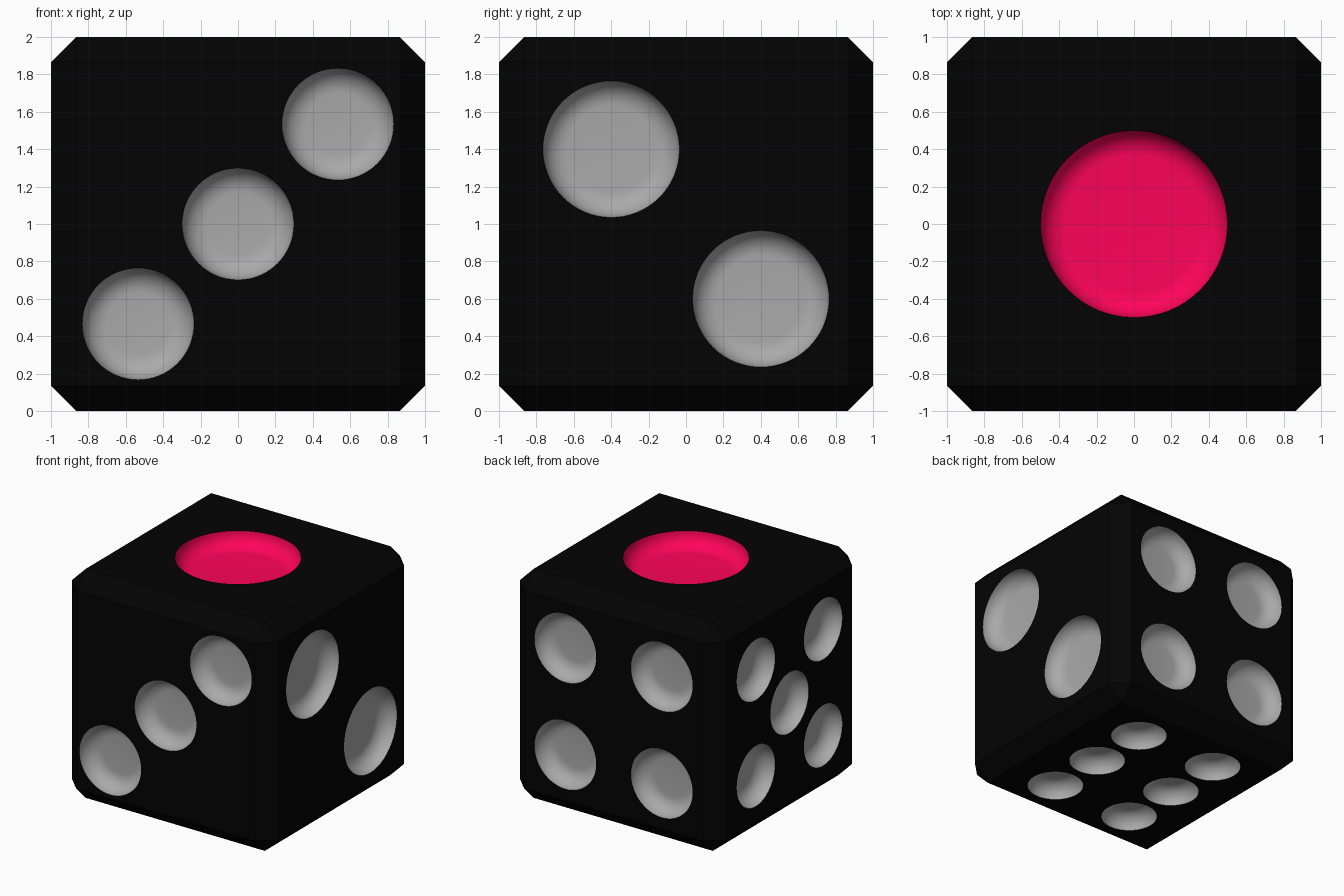
import bpy, bmesh
from math import sin, cos, pi
from mathutils import Matrix, Vector

if "Cube" in bpy.data.objects:
    bpy.data.objects.remove(bpy.data.objects["Cube"])

SIDES, STEPS = 64, 8
DEPTH = 0.133         # dimple depth, the same on every face


def material(name, rgb):
    m = bpy.data.materials.new(name)
    m.diffuse_color = (*rgb, 1)
    m.use_nodes = True
    m.node_tree.nodes["Principled BSDF"].inputs["Base Color"].default_value = m.diffuse_color
    return m


black = material("black", (0.001, 0.001, 0.001))
grey = material("grey", (0.4, 0.4, 0.4))
pink = material("pink", (1.0, 0.001, 0.1))


def add_dimple(bm, face, u, v, r, mat):
    """Round dish with a flat floor and a quarter-circle wall, sunk into one face."""
    d = DEPTH
    profile = [(r, 0.05)] + [(r - d + d * cos(a), -d * sin(a))
               for a in (i * pi / 2 / STEPS for i in range(STEPS + 1))]
    rings = [[bm.verts.new(face @ Vector((u + p * cos(2 * pi * k / SIDES),
                                         v + p * sin(2 * pi * k / SIDES), h)))
              for k in range(SIDES)] for p, h in profile]
    faces = [bm.faces.new(rings[0]), bm.faces.new(rings[-1][::-1])]
    for a, b in zip(rings, rings[1:]):
        for k in range(SIDES):
            n = (k + 1) % SIDES
            faces.append(bm.faces.new((a[k], b[k], b[n], a[n])))
    for f in faces:
        f.material_index = mat
        f.smooth = True


def face_frame(u, v, n):
    """Matrix whose local z sticks out of the cube face with normal n."""
    u, v, n = Vector(u), Vector(v), Vector(n)
    m = Matrix((u, v, n)).transposed().to_4x4()
    m.translation = n + Vector((0, 0, 1))
    return m


X, Y, Z = (1, 0, 0), (0, 1, 0), (0, 0, 1)
NX, NY, NZ = (-1, 0, 0), (0, -1, 0), (0, 0, -1)


def square(s):
    return [(a * s, b * s) for a in (-1, 1) for b in (-1, 1)]


# face frame, dimple centres, radius, material slot
layout = [
    (face_frame(X, Y, Z), [(0, 0)], 0.5, 2),
    (face_frame(Y, Z, X), [(-0.4, 0.4), (0.4, -0.4)], 0.365, 1),
    (face_frame(X, Z, NY), [(k * 0.534, k * 0.534) for k in (-1, 0, 1)], 0.299, 1),
    (face_frame(NX, Z, Y), square(0.466), 0.299, 1),
    (face_frame(NY, Z, NX), square(0.464) + [(0, 0)], 0.265, 1),
    (face_frame(X, NY, NZ), [(a * 0.4, b * 0.54) for a in (-1, 1) for b in (-1, 0, 1)], 0.232, 1),
]

# Dimple cutters
bm = bmesh.new()
for frame, centres, r, mat in layout:
    for u, v in centres:
        add_dimple(bm, frame, u, v, r, mat)
bmesh.ops.recalc_face_normals(bm, faces=bm.faces)
mesh = bpy.data.meshes.new("dimple_cutters")
bm.to_mesh(mesh)
bm.free()
cutter = bpy.data.objects.new("dimple_cutters", mesh)
bpy.context.collection.objects.link(cutter)
for m in (black, grey, pink):
    mesh.materials.append(m)
cutter.hide_render = True

# Chamfered body
bpy.ops.mesh.primitive_cube_add(size=2, location=(0, 0, 1))
body = bpy.context.object
body.name = "die_body"
for m in (black, grey, pink):
    body.data.materials.append(m)
bevel = body.modifiers.new("chamfer", 'BEVEL')
bevel.width = 0.135
bevel.segments = 1
cut = body.modifiers.new("dimples", 'BOOLEAN')
cut.operation = 'DIFFERENCE'
cut.solver = 'EXACT'
cut.material_mode = 'TRANSFER'
cut.object = cutter
bpy.ops.object.modifier_apply(modifier="chamfer")
bpy.ops.object.modifier_apply(modifier="dimples")
bpy.data.objects.remove(cutter)
bpy.ops.object.shade_smooth_by_angle(angle=pi / 6)
